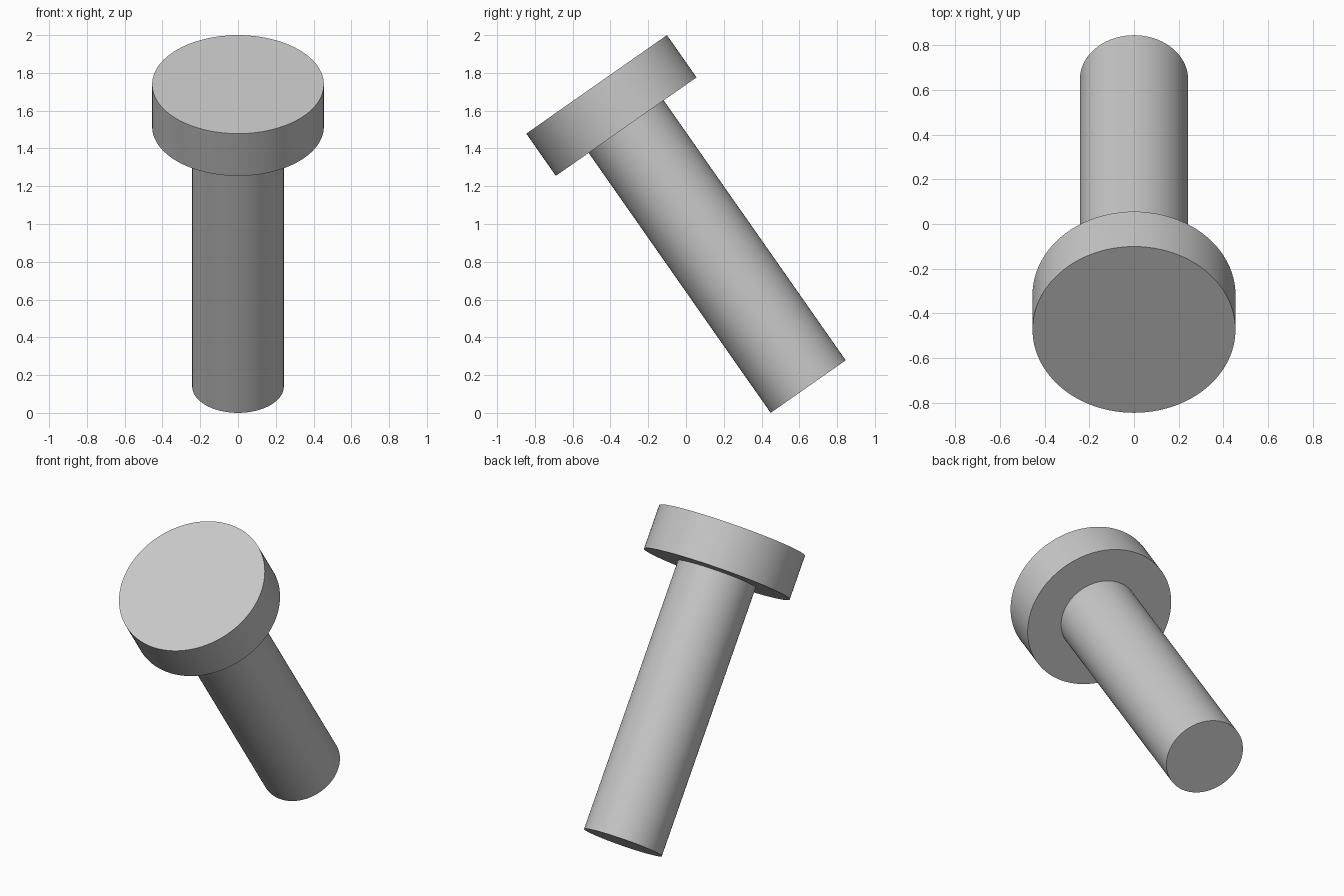
import bpy
import math
from mathutils import Matrix, Vector

cube = bpy.data.objects.get("Cube")
if cube:
    bpy.data.objects.remove(cube, do_unlink=True)

grey = bpy.data.materials.new("light_grey")
grey.use_nodes = True
colour = (0.58, 0.58, 0.58, 1)
grey.diffuse_color = colour
grey.node_tree.nodes["Principled BSDF"].inputs["Base Color"].default_value = colour

# Pin leaning towards the front
TILT = math.radians(35)
LENGTH, HEAD_HEIGHT = 1.953, 0.273
HEAD_RADIUS, SHAFT_RADIUS = 0.4545, 0.2425
rotation = Matrix.Rotation(TILT, 3, "X")
middle_z = 1 - (HEAD_RADIUS - SHAFT_RADIUS) * math.sin(TILT) / 2
middle_y = (HEAD_RADIUS - SHAFT_RADIUS) * math.cos(TILT) / 2
middle = Vector((0, middle_y, middle_z))


def cylinder(name, radius, bottom, top):
    """Smooth cylinder between two distances along the tilted axis."""
    centre = (bottom + top - LENGTH) / 2
    bpy.ops.mesh.primitive_cylinder_add(
        vertices=96, radius=radius, depth=top - bottom,
        location=middle + rotation @ Vector((0, 0, centre)),
        rotation=(TILT, 0, 0))
    part = bpy.context.object
    part.name = name
    part.data.materials.append(grey)
    bpy.ops.object.shade_smooth_by_angle(angle=math.radians(30))


# Shaft and wide flat head
cylinder("shaft", SHAFT_RADIUS, 0, LENGTH - HEAD_HEIGHT)
cylinder("head", HEAD_RADIUS, LENGTH - HEAD_HEIGHT, LENGTH)
